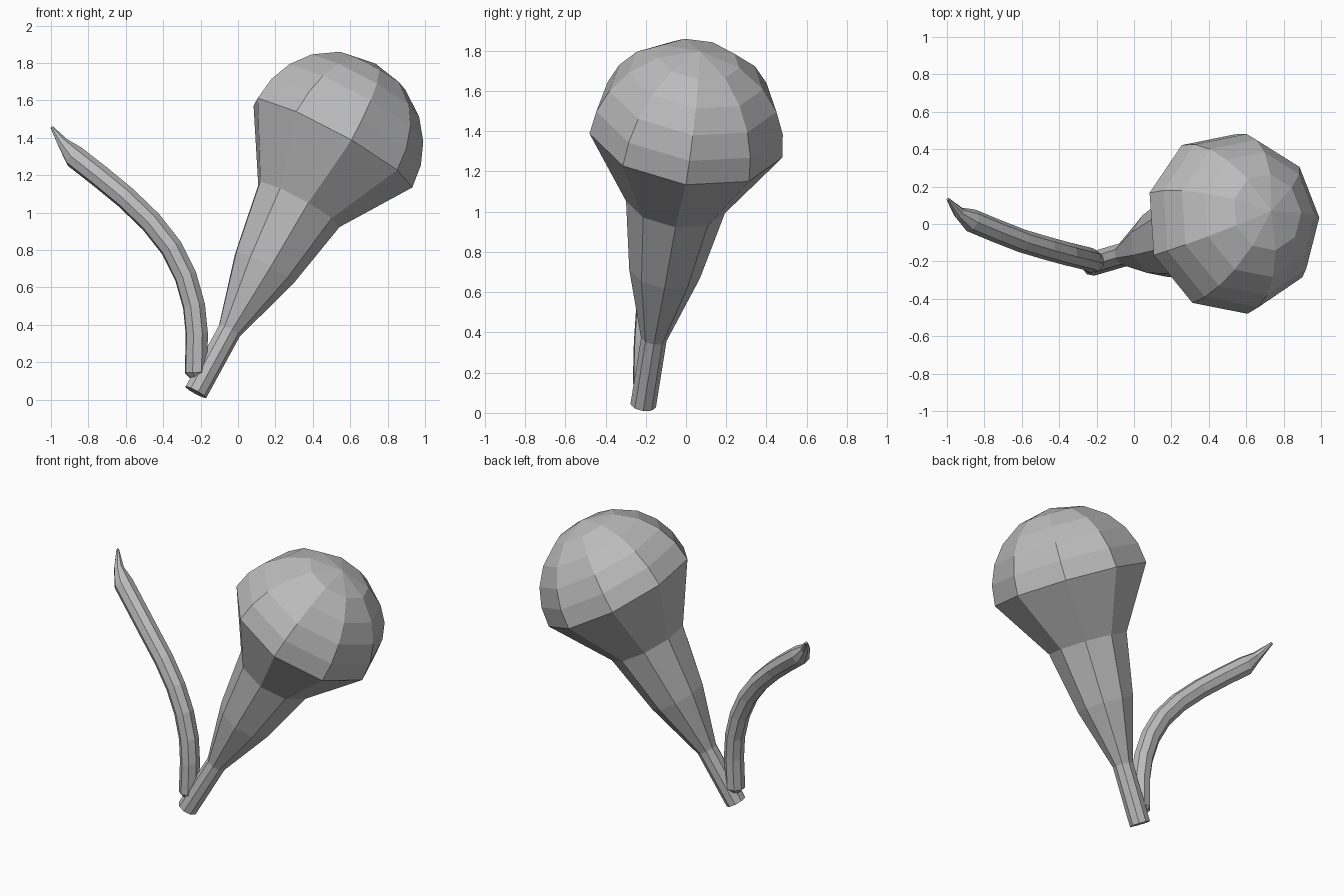
import bpy
import bmesh
import math
from mathutils import Vector

cube = bpy.data.objects.get("Cube")
if cube:
    bpy.data.objects.remove(cube, do_unlink=True)

grey = bpy.data.materials.new("plain grey")
grey.use_nodes = True
colour = (0.5, 0.5, 0.5, 1)
grey.diffuse_color = colour
grey.node_tree.nodes["Principled BSDF"].inputs["Base Color"].default_value = colour


def loft(name, stations, sides, side_hint):
    """Skin rings given as (centre, axis, radius); zero radius closes to a point."""
    bm = bmesh.new()
    rings = []
    for centre, axis, radius in stations:
        axis = axis.normalized()
        u = (side_hint - axis * side_hint.dot(axis)).normalized()
        v = axis.cross(u)
        if radius == 0:
            rings.append([bm.verts.new(centre)])
            continue
        angles = [math.tau * i / sides for i in range(sides)]
        rings.append([bm.verts.new(centre + radius * (u * math.cos(a) + v * math.sin(a)))
                      for a in angles])
    for low, high in zip(rings, rings[1:]):
        for i in range(sides):
            j = (i + 1) % sides
            if len(high) == 1:
                bm.faces.new((low[i], low[j], high[0]))
            else:
                bm.faces.new((low[i], low[j], high[j], high[i]))
    bm.faces.new(rings[0][::-1])
    if len(rings[-1]) > 1:
        bm.faces.new(rings[-1])
    bmesh.ops.recalc_face_normals(bm, faces=bm.faces[:])
    mesh = bpy.data.meshes.new(name)
    bm.to_mesh(mesh)
    bm.free()
    mesh.materials.append(grey)
    obj = bpy.data.objects.new(name, mesh)
    bpy.context.collection.objects.link(obj)
    return obj


# Flower head: straight tilted axis, flaring stalk, then a domed cap
base = Vector((-0.227, -0.213, 0.04))
rim = Vector((0.5, 0, 1.37))
axis = (rim - base).normalized()
length = (rim - base).length
dome = 0.492
profile = [(0, 0.065), (0.38, 0.065), (0.765, 0.18), (1.155, 0.252)]
for latitude in (0, 15, 30, 46, 65):
    a = math.radians(latitude)
    profile.append((length + dome * math.sin(a), dome * math.cos(a)))
profile.append((length + dome, 0))
loft("flower_head", [(base + axis * t, axis, r) for t, r in profile],
     9, Vector((0.88, 0, -0.475)))

# Curved side shoot: even tube narrowing to a pointed tip
path = [
    (-0.215, -0.205, 0.10, 0.025), (-0.225, -0.205, 0.145, 0.062),
    (-0.22, -0.2, 0.35, 0.062), (-0.235, -0.19, 0.50, 0.062),
    (-0.28, -0.178, 0.66, 0.062), (-0.355, -0.16, 0.81, 0.062),
    (-0.465, -0.13, 0.95, 0.062), (-0.60, -0.09, 1.08, 0.062),
    (-0.74, -0.035, 1.195, 0.062), (-0.872, 0.02, 1.298, 0.062),
    (-0.935, 0.06, 1.37, 0.032), (-0.995, 0.133, 1.455, 0.008),
]
points = [Vector(p[:3]) for p in path]
stations = []
for i, p in enumerate(path):
    tangent = points[min(i + 1, len(path) - 1)] - points[max(i - 1, 0)]
    stations.append((points[i], tangent, p[3]))
loft("side_shoot", stations, 8, Vector((0.3, 1, 0)))
